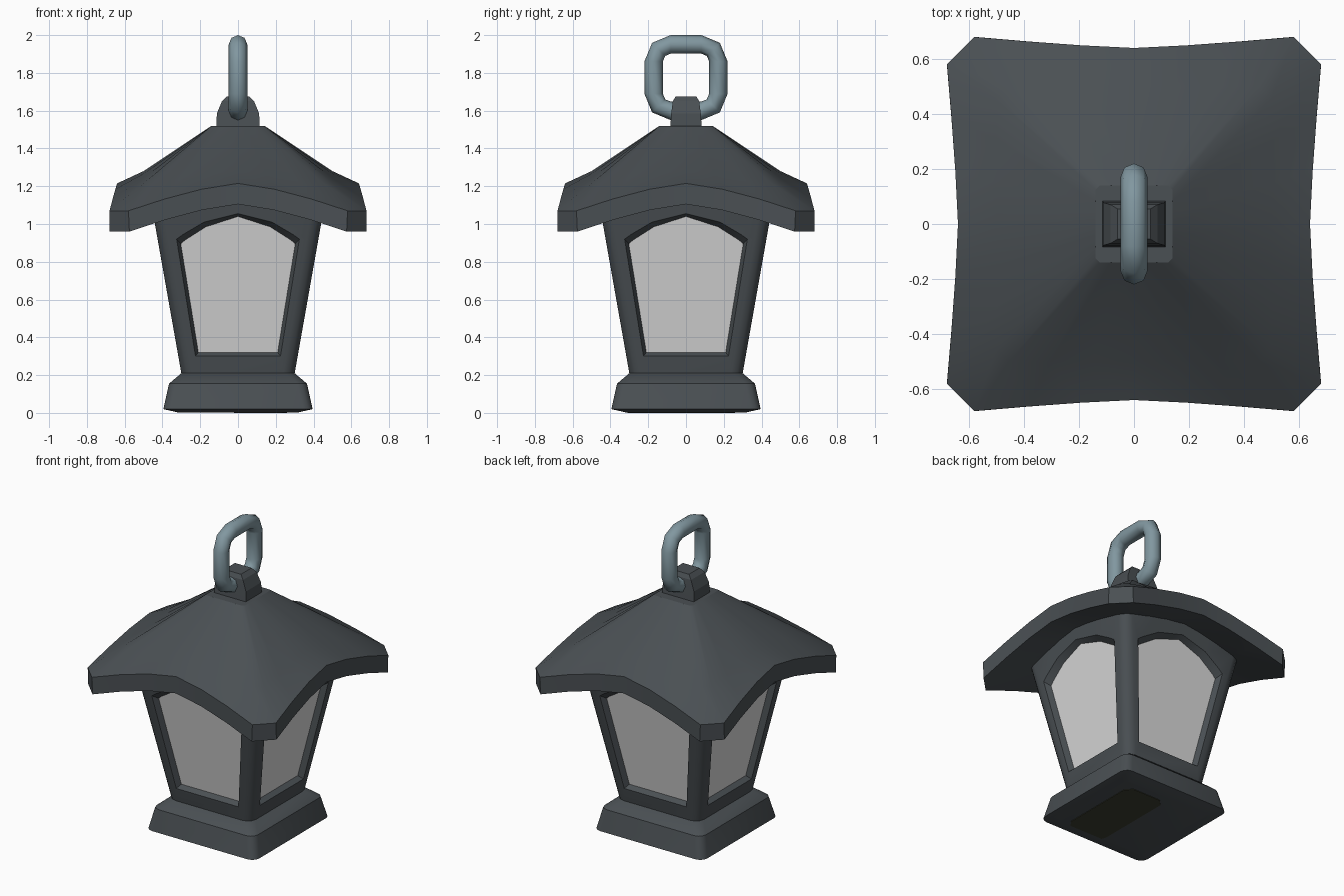
import bpy, bmesh, math
from mathutils import Matrix, Vector

if "Cube" in bpy.data.objects:
    bpy.data.objects.remove(bpy.data.objects["Cube"])


def material(name, rgb):
    m = bpy.data.materials.new(name)
    m.diffuse_color = (*rgb, 1)
    m.use_nodes = True
    m.node_tree.nodes["Principled BSDF"].inputs["Base Color"].default_value = m.diffuse_color
    return m


IRON = material("dark iron", (0.068, 0.079, 0.087))
GLASS = material("frosted glass", (0.70, 0.70, 0.70))
STEEL = material("blue grey steel", (0.22, 0.31, 0.35))
OLIVE = material("dark olive", (0.045, 0.048, 0.028))


def finish(name, bm, mats, angle=35):
    bmesh.ops.remove_doubles(bm, verts=bm.verts, dist=0.0005)
    bmesh.ops.recalc_face_normals(bm, faces=bm.faces)
    me = bpy.data.meshes.new(name)
    bm.to_mesh(me)
    bm.free()
    ob = bpy.data.objects.new(name, me)
    bpy.context.collection.objects.link(ob)
    for m in mats:
        me.materials.append(m)
    bpy.ops.object.select_all(action='DESELECT')
    ob.select_set(True)
    bpy.context.view_layer.objects.active = ob
    if angle:
        bpy.ops.object.shade_smooth_by_angle(angle=math.radians(angle))
    return ob


def bridge(bm, a, b):
    n = len(a)
    for i in range(n):
        j = (i + 1) % n
        bm.faces.new((a[i], a[j], b[j], b[i]))


def loft(name, rings, mat, angle=35, closed=False):
    """Skin a list of point rings, capped unless closed on itself."""
    bm = bmesh.new()
    vr = [[bm.verts.new(p) for p in r] for r in rings]
    for a, b in zip(vr, vr[1:]):
        bridge(bm, a, b)
    if closed:
        bridge(bm, vr[-1], vr[0])
    else:
        bm.faces.new(vr[0])
        bm.faces.new(vr[-1])
    return finish(name, bm, [mat], angle)


def corner_arc(h, r, z, n=3):
    """Rounded corner of a square, at +x -y."""
    return [Vector((h - r + r * math.sin(a), -h + r - r * math.cos(a), z))
            for a in (math.pi / 2 * i / n for i in range(n + 1))]


def four(points):
    return [Matrix.Rotation(k * math.pi / 2, 3, 'Z') @ p
            for k in range(4) for p in points]


# Base plinth
loft("base", [four(corner_arc(h, r, z)) for z, h, r in
              ((0.003, 0.32, 0.04), (0.02, 0.395, 0.05),
               (0.155, 0.365, 0.05), (0.21, 0.30, 0.05))], IRON)

# Small cover under the base
loft("bottom_cover", [[(-0.01, -0.31, z), (0.23, -0.31, z), (0.26, -0.27, z),
                       (0.26, 0.22, z), (0.22, 0.26, z), (0.02, 0.26, z),
                       (-0.02, 0.22, z), (-0.02, -0.28, z)]
                      for z in (0.0, 0.005)], OLIVE, 0)


# Tapered body with four arched windows
def half_width(z):
    return 0.30 + (z - 0.21) * 0.177


CR = 0.06


def wall_edge(z):
    return (half_width(z) - CR, z)


def mirrored(right):
    """Right half outline from bottom to apex, completed on the left."""
    return right + [(-x, z) for x, z in reversed(right[:-1])]


outer = mirrored([wall_edge(0.20), wall_edge(0.92), wall_edge(1.08),
                  (0.20, 1.12), (0, 1.14)])
opening = mirrored([(0.225, 0.30), (0.325, 0.92), (0.29, 0.945),
                    (0.18, 1.01), (0, 1.055)])
pane = mirrored([(0.21, 0.32), (0.303, 0.895), (0.28, 0.915),
                 (0.17, 0.985), (0, 1.04)])

bm = bmesh.new()
for k in range(4):
    rot = Matrix.Rotation(k * math.pi / 2, 3, 'Z')

    def loop(pts, depth):
        return [bm.verts.new(rot @ Vector((x, depth - half_width(z), z)))
                for x, z in pts]
    a, b, c = loop(outer, 0), loop(opening, 0), loop(pane, 0.035)
    bridge(bm, a, b)
    bridge(bm, b, c)
    bm.faces.new(c).material_index = 1
    # rounded corner post
    rows = [[bm.verts.new(rot @ p) for p in corner_arc(half_width(z), CR, z)]
            for z in (0.20, 0.92, 1.08)]
    for lo, hi in zip(rows, rows[1:]):
        for i in range(3):
            bm.faces.new((lo[i], lo[i + 1], hi[i + 1], hi[i]))
finish("lantern_body", bm, [IRON, GLASS], 32)


# Roof with arched eaves and clipped corners
US = [i / 3 for i in range(-3, 4)]


def eave(half_mid, half_corner, reach, z_mid, z_corner):
    return four([Vector((u * reach,
                         -(half_mid + (half_corner - half_mid) * abs(u) ** 1.3),
                         z_mid + (z_corner - z_mid) * abs(u) ** 1.4))
                 for u in US])


loft("roof", [eave(0.14, 0.14, 0.125, 1.52, 1.52),
              eave(0.50, 0.50, 0.455, 1.28, 1.215),
              eave(0.64, 0.68, 0.58, 1.215, 1.07),
              eave(0.64, 0.68, 0.575, 1.105, 0.96),
              eave(0.42, 0.43, 0.38, 1.13, 1.06),
              eave(0.14, 0.14, 0.125, 1.20, 1.20)], IRON, 32)

# Hanger block on top
loft("hanger_block", [[(-x, -y, z), (x, -y, z), (x, y, z), (-x, y, z)]
                      for z, x, y in ((1.49, 0.115, 0.085), (1.585, 0.112, 0.078),
                                      (1.65, 0.085, 0.07), (1.675, 0.06, 0.055))],
     IRON, 20)

# Rounded square carrying ring
rings = []
R, T = 0.09, 0.049
for q in range(4):
    mid = math.pi / 4 + q * math.pi / 2
    cy = 0.081 * math.copysign(1, math.cos(mid))
    cz = 1.775 + 0.086 * math.copysign(1, math.sin(mid))
    for s in (-1, 0, 1):
        a = mid + s * math.pi / 4
        rings.append([])
        for i in range(8):
            t = i * math.pi / 4
            d = R + T * math.cos(t)
            rings[-1].append((T * math.sin(t), cy + d * math.cos(a),
                              cz + d * math.sin(a)))
loft("hanging_ring", rings, STEEL, 50, closed=True)
